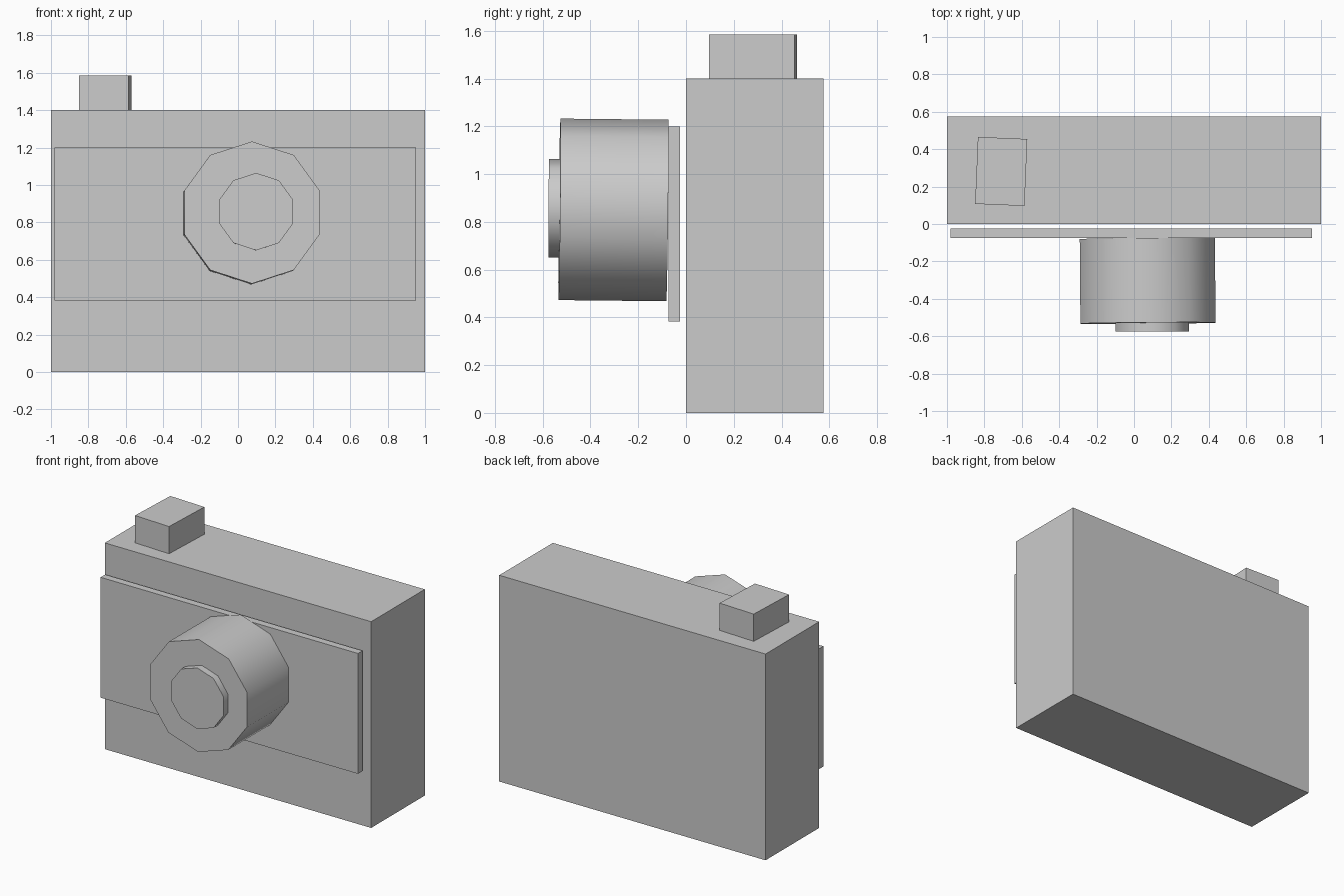
import bpy
from math import pi, radians

if "Cube" in bpy.data.objects:
    bpy.data.objects.remove(bpy.data.objects["Cube"])


def box(name, x, y, z, turn=0.0):
    """Box from (min, max) ranges, optionally turned about its own vertical axis."""
    ranges = (x, y, z)
    bpy.ops.mesh.primitive_cube_add(
        size=1, location=[(a + b) / 2 for a, b in ranges], rotation=(0, 0, turn))
    ob = bpy.context.object
    ob.name = name
    ob.scale = [b - a for a, b in ranges]
    bpy.ops.object.transform_apply(location=False, rotation=False, scale=True)
    return ob


def barrel(name, x, z, radius, front, back, pitch, yaw):
    """Ten-sided barrel pointing to the front, with a corner at the top."""
    bpy.ops.mesh.primitive_cylinder_add(
        vertices=10, radius=radius, depth=back - front,
        location=(x, (front + back) / 2, z), rotation=(pi / 2 - pitch, 0, yaw))
    ob = bpy.context.object
    ob.name = name
    bpy.ops.object.shade_smooth_by_angle(angle=radians(50))
    return ob


# Main housing
box("camera_body", (-1, 1), (0, 0.575), (0, 1.4))

# Thin panel floating just ahead of the housing
box("front_panel", (-0.98, 0.953), (-0.074, -0.025), (0.383, 1.2))

# Slightly turned block on the top
box("shutter_button", (-0.842, -0.578), (0.102, 0.46), (1.4, 1.585), turn=-0.042)

# Lens barrel and the smaller ring at its front, both a touch off-axis
barrel("lens_barrel", 0.073, 0.85, 0.38, -0.53, -0.078, 0.0105, 0.008)
barrel("lens_front", 0.097, 0.857, 0.207, -0.575, -0.52, 0.002, 0.0)
